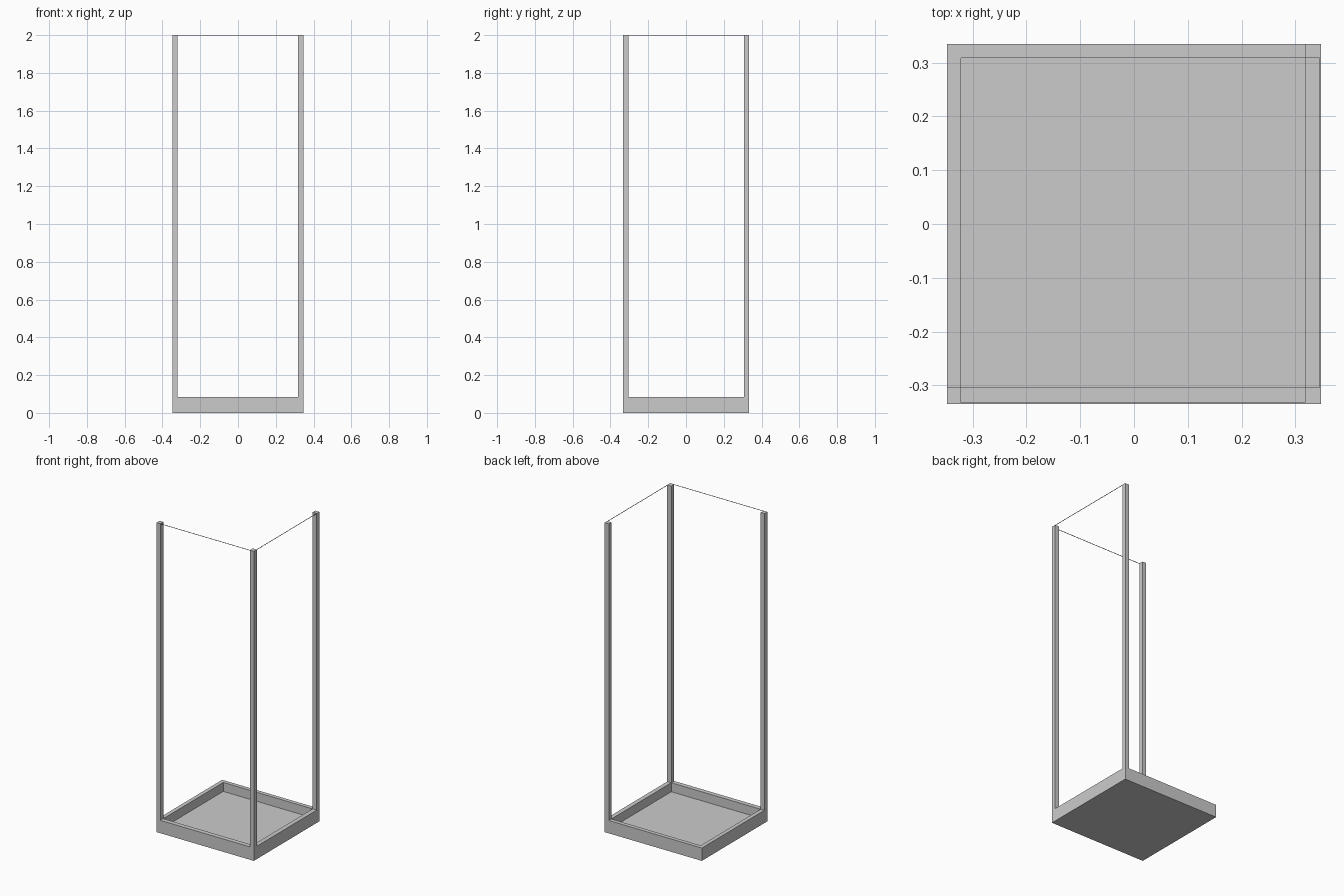
import bpy, bmesh

if "Cube" in bpy.data.objects:
    bpy.data.objects.remove(bpy.data.objects["Cube"])

X, Y = 0.347, 0.334            # half footprint
IX0, IX1 = -0.321, 0.318       # inner opening in x
IY0, IY1 = -0.304, 0.308       # inner opening in y
RIM, FLOOR, TOP = 0.083, 0.025, 2.0
T = 0.0025                     # panel edge thickness


def box(name, x0, x1, y0, y1, z0, z1):
    bm = bmesh.new()
    bmesh.ops.create_cube(bm, size=1)
    for v in bm.verts:
        v.co = (x1 if v.co.x > 0 else x0,
                y1 if v.co.y > 0 else y0,
                z1 if v.co.z > 0 else z0)
    me = bpy.data.meshes.new(name)
    bm.to_mesh(me)
    bm.free()
    ob = bpy.data.objects.new(name, me)
    bpy.context.collection.objects.link(ob)
    return ob


# Shower tray: block with its top face inset and pushed down to the floor
tray = box("shower_tray", -X, X, -Y, Y, 0, RIM)
bm = bmesh.new()
bm.from_mesh(tray.data)
bm.normal_update()
top = next(f for f in bm.faces if f.normal.z > 0.9)
bmesh.ops.inset_region(bm, faces=[top], thickness=0.02)
for v in top.verts:
    v.co.x = IX1 if v.co.x > 0 else IX0
    v.co.y = IY1 if v.co.y > 0 else IY0
ret = bmesh.ops.extrude_face_region(bm, geom=[top])
for g in ret["geom"]:
    if isinstance(g, bmesh.types.BMVert):
        g.co.z = FLOOR
if top.is_valid:
    bmesh.ops.delete(bm, geom=[top], context='FACES_ONLY')
bmesh.ops.recalc_face_normals(bm, faces=bm.faces)
bm.to_mesh(tray.data)
bm.free()

# Three corner posts standing on the rim (back left corner is open)
for name, x0, x1, y0, y1 in (
        ("front_left_post", -X, IX0, -Y, IY0),
        ("front_right_post", IX1, X, -Y, IY0),
        ("back_right_post", IX1, X, IY1, Y)):
    box(name, x0, x1, y0, y1, RIM, TOP)

# Hairline rails along the top between the posts
box("front_top_rail", IX0, IX1, -Y, -Y + T, TOP - T, TOP)
box("right_top_rail", X - T, X, IY0, IY1, TOP - T, TOP)
